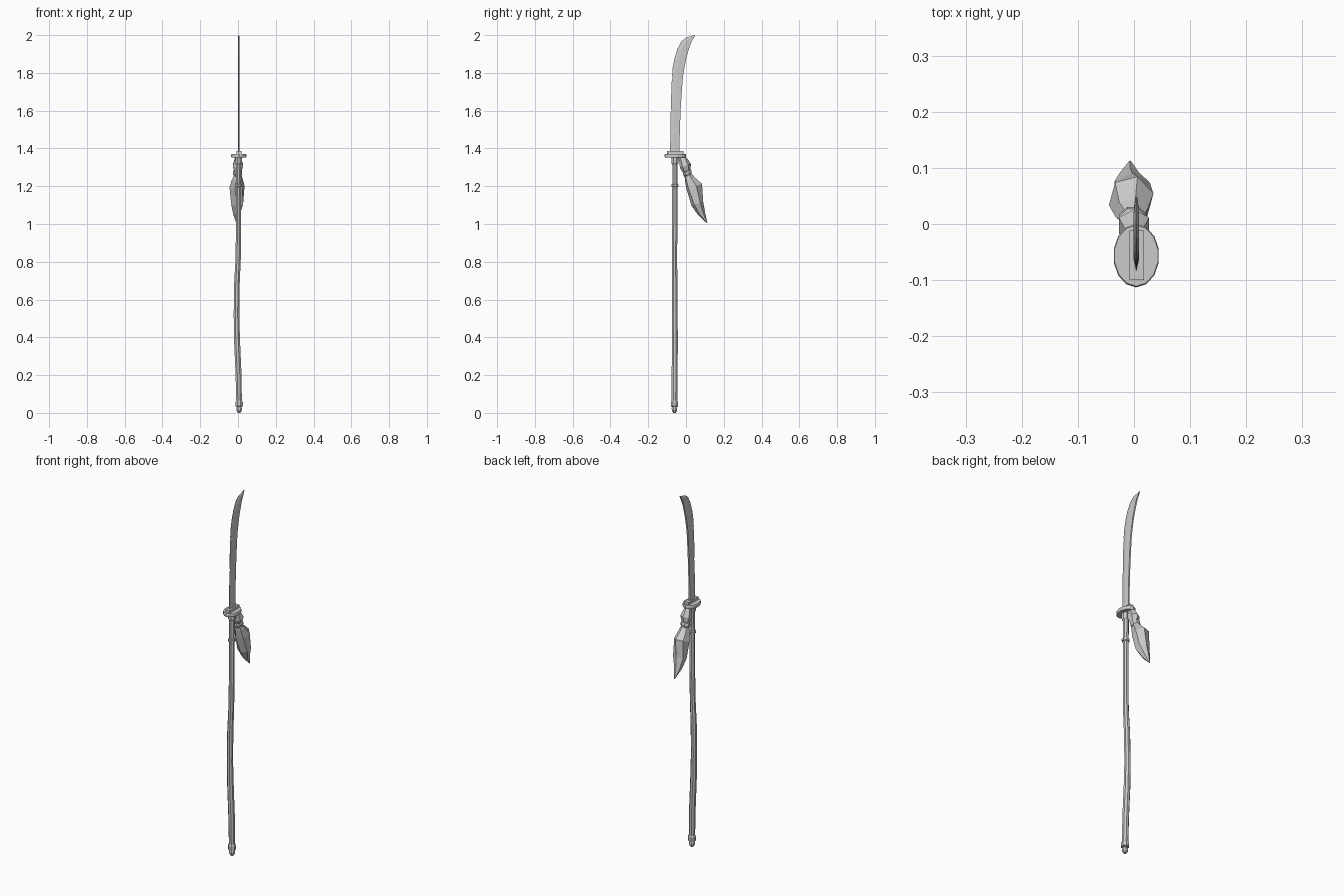
import bpy, bmesh
from math import cos, sin, pi
from mathutils import Vector

X0, Y0 = 0.004, -0.059   # axis of the pole


def finish(name, bm):
    bmesh.ops.recalc_face_normals(bm, faces=bm.faces)
    me = bpy.data.meshes.new(name)
    bm.to_mesh(me)
    bm.free()
    ob = bpy.data.objects.new(name, me)
    bpy.context.collection.objects.link(ob)
    return ob


def skin(name, loops):
    """Bridge a list of equal-length point loops and cap both ends."""
    bm = bmesh.new()
    rows = [[bm.verts.new(p) for p in loop] for loop in loops]
    n = len(rows[0])
    for a, b in zip(rows, rows[1:]):
        for i in range(n):
            j = (i + 1) % n
            bm.faces.new((a[i], a[j], b[j], b[i]))
    bm.faces.new(rows[0])
    bm.faces.new(rows[-1])
    return finish(name, bm)


def ring(x, y, z, rx, ry, n, turn=0.0, tilt=0.0):
    """Ellipse of n points; tilt raises the +y side."""
    pts = []
    for i in range(n):
        a = turn + 2 * pi * i / n
        v = ry * sin(a)
        pts.append(Vector((x + rx * cos(a), y + v * cos(tilt), z + v * sin(tilt))))
    return pts


def lathe(name, profile, n=8, x=X0, y=Y0):
    return skin(name, [ring(x, y, z, r, r, n, pi / n) for z, r in profile])


# slightly crooked wooden pole: z, x, y, radius
path = [(0.03, 0.006, -0.061, 0.016), (0.20, 0.003, -0.060, 0.017),
        (0.38, -0.005, -0.059, 0.017), (0.52, -0.008, -0.059, 0.016),
        (0.68, -0.006, -0.060, 0.016), (0.82, 0.001, -0.061, 0.015),
        (1.00, 0.003, -0.059, 0.015), (1.18, 0.003, -0.059, 0.015),
        (1.36, 0.003, -0.058, 0.015)]
skin("pole", [ring(x, y, z, r, r, 8, pi / 8) for z, x, y, r in path])

# metal fittings
lathe("butt_cap", [(0.0, 0.007), (0.012, 0.015), (0.024, 0.016), (0.031, 0.012),
                   (0.036, 0.021), (0.058, 0.021), (0.066, 0.016)], x=0.006, y=-0.061)
lathe("pole_band", [(1.195, 0.016), (1.198, 0.020), (1.209, 0.020), (1.212, 0.016)])
lathe("guard_socket", [(1.315, 0.015), (1.322, 0.020), (1.356, 0.020)])

# oval guard with the blade collar on top
skin("guard", [ring(X0, -0.0565, z, 0.041 * s, 0.0565 * s, 14, pi / 2)
               for z, s in ((1.352, 0.96), (1.356, 1), (1.367, 1), (1.371, 0.96))])
skin("blade_collar", [[(x, y, z) for x, y in ((-0.008, -0.1), (0.018, -0.1),
                                              (0.018, -0.012), (-0.008, -0.012))]
                      for z in (1.365, 1.386)])

# curved blade: cutting edge (y, z), spine (y, z); small nicks along the edge
blade = [(-0.084, 1.37, -0.034, 1.37), (-0.083, 1.48, -0.033, 1.48),
         (-0.081, 1.590, -0.029, 1.59), (-0.075, 1.60, -0.028, 1.60),
         (-0.080, 1.610, -0.028, 1.61), (-0.078, 1.69, -0.023, 1.69),
         (-0.075, 1.765, -0.018, 1.76), (-0.069, 1.774, -0.017, 1.77),
         (-0.074, 1.783, -0.016, 1.78), (-0.070, 1.83, -0.008, 1.83),
         (-0.060, 1.88, 0.001, 1.875), (-0.044, 1.93, 0.012, 1.915),
         (-0.024, 1.967, 0.022, 1.947), (0.000, 1.987, 0.031, 1.968),
         (0.047, 2.0, 0.049, 1.998)]
loops = []
for i, (ey, ez, sy, sz) in enumerate(blade):
    t = 0.005 if i < len(blade) - 1 else 0.002
    e, s = Vector((X0, ey, ez)), Vector((X0, sy, sz))
    m, side = e.lerp(s, 0.4), Vector((t, 0, 0))
    loops.append([e - side * 0.1, m - side, s - side * 0.8,
                  s + side * 0.8, m + side, e + side * 0.1])
skin("blade", loops)

# hanging tassel: chunky knot, binding and tuft
skin("tassel_knot", [ring(*p, 6, pi / 6, 0.35) for p in (
    (0.0, -0.024, 1.358, 0.014, 0.017), (0.0, -0.014, 1.338, 0.022, 0.023),
    (0.0, -0.003, 1.308, 0.031, 0.031), (-0.001, 0.004, 1.276, 0.020, 0.020))])
skin("tassel_binding", [ring(*p, 8, pi / 8, 0.45) for p in (
    (-0.002, 0.001, 1.284, 0.018, 0.018), (-0.002, 0.005, 1.277, 0.026, 0.026),
    (-0.002, 0.009, 1.265, 0.026, 0.026), (-0.002, 0.013, 1.256, 0.019, 0.019))])
skin("tassel_tuft", [ring(*p, 0.35) for p in (
    (-0.002, 0.012, 1.258, 0.021, 0.021, 6, 0.3), (-0.004, 0.020, 1.238, 0.030, 0.028, 6, 0.3),
    (-0.005, 0.044, 1.198, 0.041, 0.045, 6, 0.25), (-0.004, 0.060, 1.108, 0.036, 0.033, 6, 0.5),
    (-0.008, 0.082, 1.055, 0.020, 0.020, 6, 0.5), (-0.007, 0.111, 1.006, 0.002, 0.002, 6, 0.5))])
